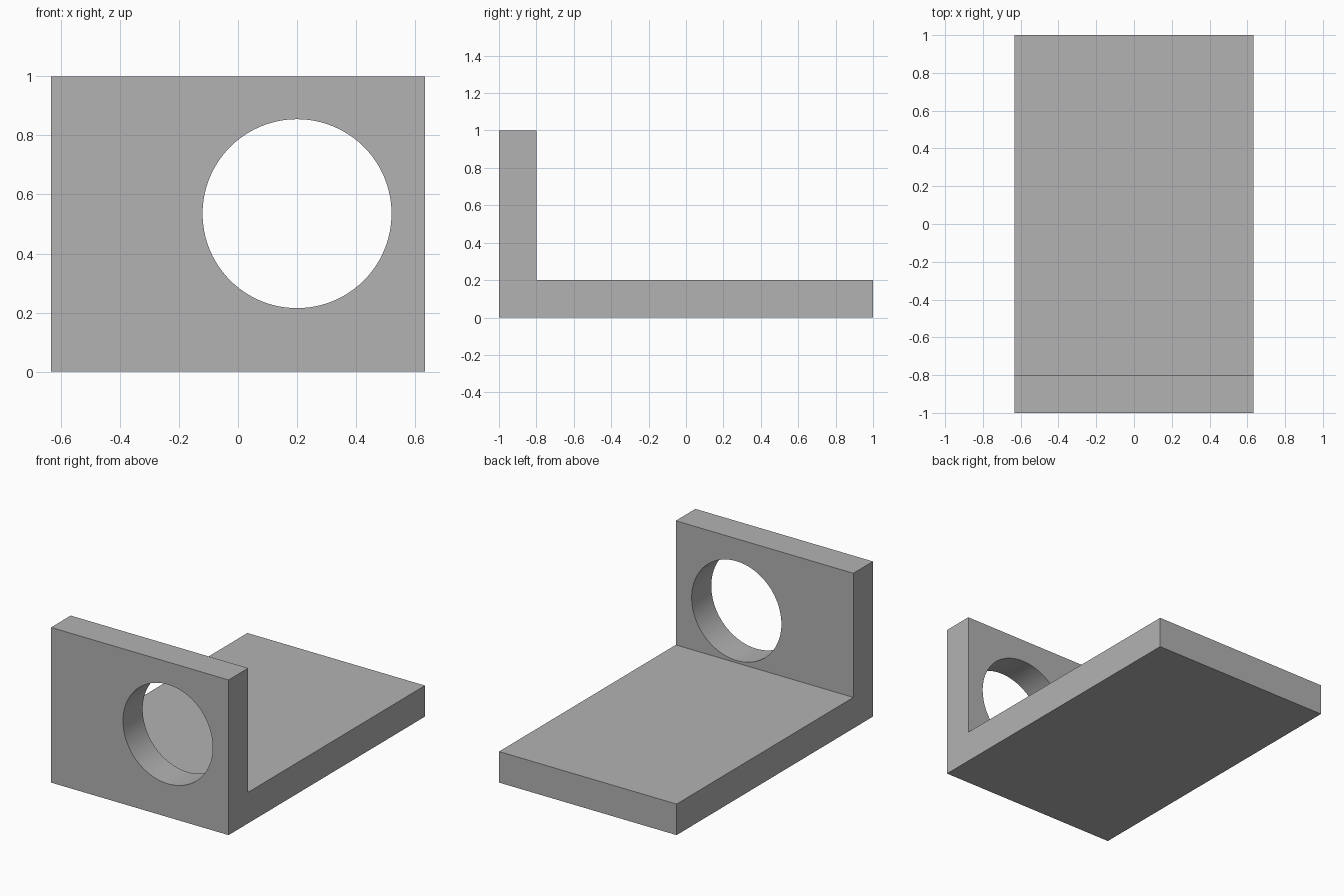
import bpy
import bmesh
import math

if "Cube" in bpy.data.objects:
    bpy.data.objects.remove(bpy.data.objects["Cube"], do_unlink=True)

HALF_WIDTH = 0.633
THICKNESS = 0.2
HOLE_X, HOLE_Z, HOLE_RADIUS = 0.2, 0.535, 0.32

# Single grey finish
grey = bpy.data.materials.new("plain grey")
grey.use_nodes = True
colour = (0.448, 0.448, 0.448, 1)
grey.diffuse_color = colour
grey.node_tree.nodes["Principled BSDF"].inputs["Base Color"].default_value = colour

# L-shaped bracket: side profile extruded across the width
inner = -1 + THICKNESS
profile = [(-1, 0), (1, 0), (1, THICKNESS), (inner, THICKNESS), (inner, 1), (-1, 1)]
bm = bmesh.new()
side = bm.faces.new([bm.verts.new((-HALF_WIDTH, y, z)) for y, z in profile])
result = bmesh.ops.extrude_face_region(bm, geom=[side])
moved = [v for v in result["geom"] if isinstance(v, bmesh.types.BMVert)]
bmesh.ops.translate(bm, verts=moved, vec=(2 * HALF_WIDTH, 0, 0))
bmesh.ops.recalc_face_normals(bm, faces=bm.faces)
mesh = bpy.data.meshes.new("angle_bracket")
bm.to_mesh(mesh)
bm.free()
bracket = bpy.data.objects.new("angle_bracket", mesh)
bpy.context.collection.objects.link(bracket)
mesh.materials.append(grey)

# Round hole through the upright plate
bpy.ops.mesh.primitive_cylinder_add(
    vertices=96, radius=HOLE_RADIUS, depth=3 * THICKNESS,
    location=(HOLE_X, -1 + THICKNESS / 2, HOLE_Z), rotation=(math.pi / 2, 0, 0))
cutter = bpy.context.object
cutter.name = "hole_cutter"
cutter.hide_render = True
cutter.data.materials.append(grey)

cut = bracket.modifiers.new("round_hole", "BOOLEAN")
cut.operation = "DIFFERENCE"
cut.solver = "EXACT"
cut.object = cutter

bpy.ops.object.select_all(action="DESELECT")
bracket.select_set(True)
bpy.context.view_layer.objects.active = bracket
bpy.ops.object.modifier_apply(modifier=cut.name)
bpy.data.objects.remove(cutter, do_unlink=True)

# Smooth bore, crisp edges
bpy.ops.object.shade_smooth_by_angle(angle=math.radians(30))
